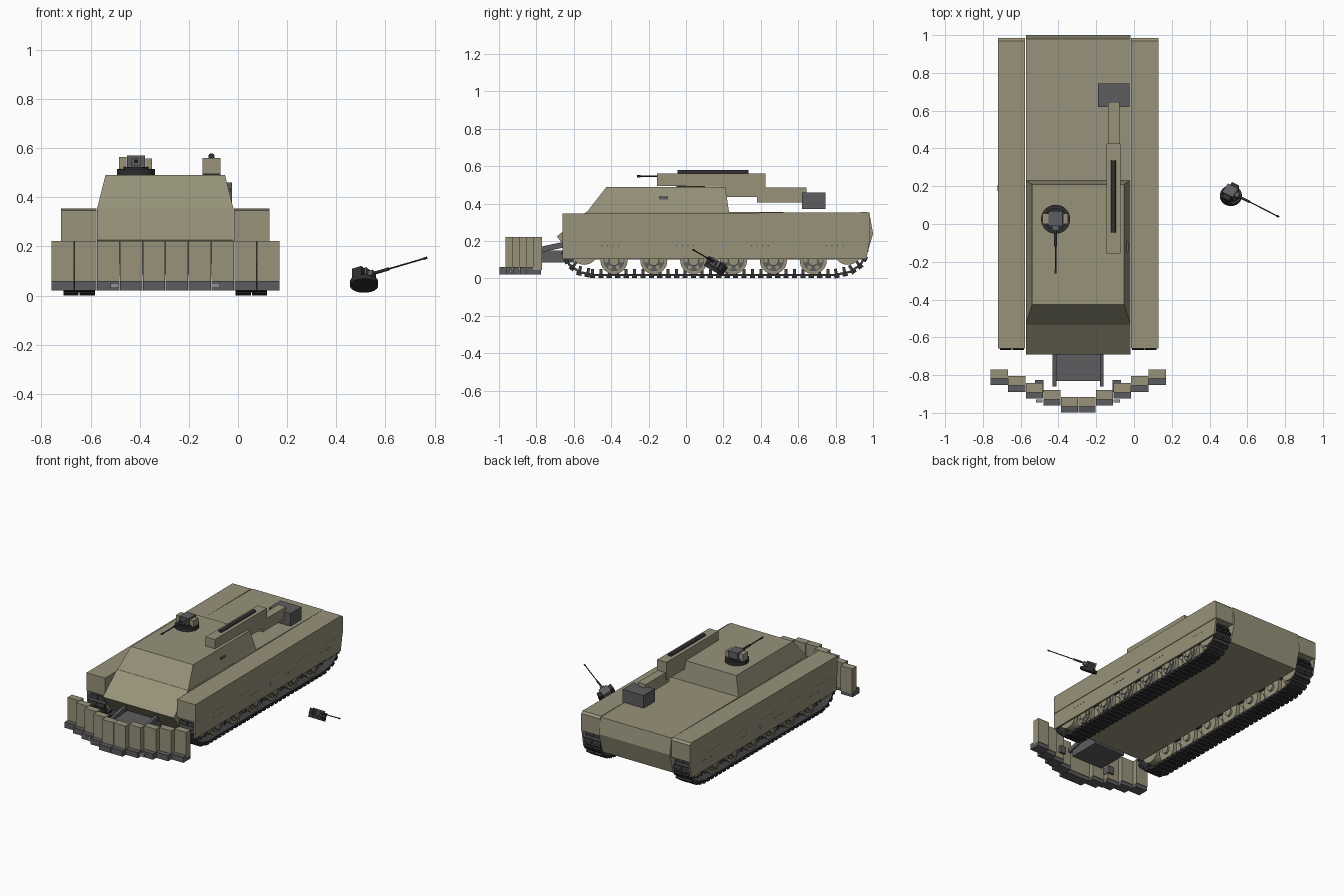
import bpy, bmesh
from math import pi, radians
from mathutils import Matrix, Vector

cube = bpy.data.objects.get("Cube")
if cube:
    bpy.data.objects.remove(cube, do_unlink=True)

CX = -0.296  # centre line of the vehicle


def material(name, r, g, b):
    m = bpy.data.materials.new(name)
    m.use_nodes = True
    m.diffuse_color = (r, g, b, 1)
    m.node_tree.nodes["Principled BSDF"].inputs["Base Color"].default_value = (r, g, b, 1)
    return m


KHAKI = material("khaki paint", 0.31, 0.29, 0.195)
GREY = material("dark grey", 0.11, 0.11, 0.115)
TRACK = material("track steel", 0.055, 0.055, 0.058)
BLACK = material("gunmetal black", 0.028, 0.028, 0.03)
SILVER = material("light steel", 0.27, 0.28, 0.3)


class Part:
    """One named object, gathered from simple solids."""

    def __init__(self, name, mat):
        self.name, self.mat, self.bm = name, mat, bmesh.new()

    def box(self, lo, hi, turn=None):
        lo, hi = Vector(lo), Vector(hi)
        m = Matrix.Translation((lo + hi) / 2) @ (turn or Matrix()) @ Matrix.Diagonal((*(hi - lo), 1))
        bmesh.ops.create_cube(self.bm, size=1, matrix=m)
        return self

    def cyl(self, centre, r, depth, axis="Z", sides=24, r2=None):
        turn = {"X": Matrix.Rotation(pi / 2, 4, "Y"), "Y": Matrix.Rotation(pi / 2, 4, "X"), "Z": Matrix()}[axis]
        bmesh.ops.create_cone(self.bm, cap_ends=True, segments=sides, radius1=r, radius2=r if r2 is None else r2,
                              depth=depth, matrix=Matrix.Translation(centre) @ turn)
        return self

    def prism(self, profile, x0, x1):
        face = self.bm.faces.new([self.bm.verts.new((x0, y, z)) for y, z in profile])
        new = bmesh.ops.extrude_face_region(self.bm, geom=[face])["geom"]
        bmesh.ops.translate(self.bm, vec=(x1 - x0, 0, 0), verts=[v for v in new if isinstance(v, bmesh.types.BMVert)])
        return self

    def done(self, matrix=None, smooth=False):
        if matrix:
            self.bm.transform(matrix)
        bmesh.ops.recalc_face_normals(self.bm, faces=self.bm.faces)
        mesh = bpy.data.meshes.new(self.name)
        self.bm.to_mesh(mesh)
        self.bm.free()
        mesh.materials.append(self.mat)
        obj = bpy.data.objects.new(self.name, mesh)
        bpy.context.collection.objects.link(obj)
        if smooth:
            bpy.ops.object.select_all(action="DESELECT")
            obj.select_set(True)
            bpy.context.view_layer.objects.active = obj
            bpy.ops.object.shade_smooth_by_angle(angle=radians(35))
        return obj


# Hull
Part("hull", KHAKI).prism([(-0.69, 0.225), (-0.53, 0.358), (0.98, 0.352), (1.0, 0.24), (0.96, 0.1), (-0.6, 0.1)],
                          CX - 0.277, CX + 0.277).done()

# Turret: a box tapered towards its roof
turret = Part("turret", KHAKI).box((CX - 0.277, -0.53, 0.355), (CX + 0.277, 0.23, 0.49))
for v in turret.bm.verts:
    if v.co.z > 0.4:
        v.co.x = CX + (0.243 if v.co.x > CX else -0.243)
        v.co.y = 0.21 if v.co.y > 0 else -0.425
turret.done()
Part("side_sight", GREY).box((-0.048, -0.145, 0.422), (-0.03, -0.095, 0.437)).done()

# Roof launcher, its rear arm, top rail and stowage box
Part("launcher_housing", KHAKI).prism([(-0.155, 0.495), (-0.155, 0.56), (0.425, 0.56), (0.425, 0.435), (0.22, 0.435),
                                       (0.2, 0.49)], -0.145, -0.072).done()
Part("launcher_arm", KHAKI).box((-0.137, 0.38, 0.405), (-0.076, 0.645, 0.485)).done()
Part("launcher_rail", BLACK).cyl((-0.108, 0.145, 0.566), 0.013, 0.38, "Y", 16).done(smooth=True)
Part("stowage_box", GREY).box((-0.19, 0.62, 0.37), (-0.025, 0.745, 0.46)).done()

# Sponsons with thin side skirts
for side, s in (("left", 1), ("right", -1)):
    Part(side + "_sponson", KHAKI).prism(
        [(-0.66, 0.22), (-0.66, 0.346), (0.97, 0.354), (0.985, 0.34), (0.985, 0.22)], CX + s * 0.28, CX + s * 0.425).done()
    Part(side + "_skirt", KHAKI).prism([(-0.66, 0.105), (-0.66, 0.218), (0.985, 0.218), (0.965, 0.105)],
                                       CX + s * 0.412, CX + s * 0.423).done()
    Part(side + "_skirt_badge", SILVER).cyl((CX + s * 0.424, 0.19, 0.17), 0.016, 0.006, "X").done()
    rivets = Part(side + "_skirt_rivets", GREY)
    for group in range(4):
        for k in range(4):
            rivets.cyl((CX + s * 0.423, -0.45 + group * 0.4 + k * 0.03, 0.175), 0.004, 0.004, "X", 8)
    rivets.done()

    # Running gear
    xw, face = CX + s * 0.35, CX + s * 0.395
    wheels = Part(side + "_road_wheels", KHAKI)
    dishes = Part(side + "_wheel_dishes", GREY)
    for i in range(6):
        y = -0.385 + i * 0.213
        for dx in (-0.03, 0.03):
            wheels.cyl((xw + dx, y, 0.095), 0.072, 0.03, "X", 32)
        dishes.cyl((xw + s * 0.046, y, 0.095), 0.056, 0.004, "X")
        wheels.cyl((xw, y, 0.095), 0.027, 0.12, "X")
        for k in range(6):
            rim = Matrix.Rotation(k * pi / 3, 3, "X") @ Vector((0, 0.041, 0))
            wheels.cyl((xw + s * 0.048, y + rim.y, 0.095 + rim.z), 0.011, 0.01, "X", 10)
    for y in (-0.545, 0.865):
        wheels.cyl((xw, y, 0.15), 0.077, 0.1, "X", 32)
    wheels.done(smooth=True)
    dishes.done()

    # Track: links and paired pads spaced along a closed loop
    loop = [Vector((0, y, z)) for y, z in (
        (-0.5, 0.019), (0.8, 0.019), (0.88, 0.036), (0.935, 0.075), (0.962, 0.13), (0.935, 0.19), (0.87, 0.212),
        (-0.55, 0.212), (-0.62, 0.185), (-0.648, 0.13), (-0.625, 0.075), (-0.57, 0.034))]
    belt = Part(side + "_track_belt", TRACK)
    pads = Part(side + "_track_pads", BLACK)
    left_over, step = 0.0, 0.045
    for a, b in zip(loop, loop[1:] + loop[:1]):
        d = b - a
        length = d.length
        frame = Matrix((( 1, 0, 0), (0, d.y / length, -d.z / length), (0, d.z / length, d.y / length))).to_4x4()
        mid = (a + b) / 2 + Vector((xw, 0, 0))
        half = Vector((0.062, length / 2 + 0.003, 0.006))
        belt.box(mid - half, mid + half, frame)
        t = left_over
        while t < length:
            outward = Vector((0, d.z, -d.y)) / length
            p = a + d * (t / length) + outward * 0.008
            for dx in (-0.033, 0.033):
                c = p + Vector((xw + dx, 0, 0))
                half = Vector((0.031, 0.014, 0.01))
                pads.box(c - half, c + half, frame)
            horn = p - outward * 0.026 + Vector((xw, 0, 0))
            half = Vector((0.008, 0.008, 0.014))
            belt.box(horn - half, horn + half, frame)
            t += step
        left_over = t - length
    belt.done()
    pads.done()

# Dozer blade: ten stepped panels, each with a cutting edge
blade = Part("dozer_blade", KHAKI)
edge = Part("dozer_cutting_edge", GREY)
for s in (-1, 1):
    for i in range(5):
        x0, x1 = -0.295 + s * i * 0.093, -0.295 + s * (i + 1) * 0.093
        lo, hi = min(x0, x1) + 0.001, max(x0, x1) - 0.001
        back = -0.915 + i * 0.0365
        blade.box((lo, back - 0.05, 0.045), (hi, back, 0.222))
        edge.box((lo, back - 0.083, 0.02), (hi, back - 0.005, 0.06))
blade.done()
edge.done()
lugs = Part("blade_lugs", SILVER)
mount = Part("dozer_mount", GREY).box((-0.42, -0.83, 0.085), (-0.172, -0.6, 0.15))
tilt = Matrix.Rotation(radians(12), 4, "X")
for s in (-1, 1):
    x = CX + s * 0.125
    mount.box((x - 0.01, -0.86, 0.145), (x + 0.01, -0.64, 0.175), tilt)
    x = CX + s * 0.205
    mount.box((x - 0.022, -0.89, 0.08), (x + 0.022, -0.825, 0.13))
    lugs.box((x - 0.017, -0.945, 0.03), (x + 0.017, -0.93, 0.05))
mount.done()
lugs.done()


# Remote weapon station, barrel towards -y
def weapon(name, matrix, ring, barrel_end, boxes):
    Part(name + "_ring", BLACK).cyl((0, 0, 0.012), ring, 0.024, sides=32).cyl(
        (0, 0, 0.027), ring * 0.75, 0.012, sides=32).done(matrix, True)
    Part(name + "_body", GREY).box((-0.037, -0.035, 0.028), (0.037, 0.045, 0.08)).box(
        (-0.018, -0.06, 0.04), (0.018, -0.03, 0.068)).done(matrix)
    Part(name + "_side_boxes", boxes).box((-0.07, -0.025, 0.024), (-0.038, 0.03, 0.074)).box(
        (0.038, -0.025, 0.024), (0.066, 0.03, 0.068)).done(matrix)
    length = barrel_end - 0.05
    Part(name + "_barrel", BLACK).cyl((0, -0.05 - length / 2, 0.056), 0.004, length, "Y", 12).cyl(
        (0, -0.1, 0.056), 0.008, 0.09, "Y", 12).cyl((0, 0.01 - barrel_end, 0.056), 0.006, 0.02, "Y", 12).done(matrix, True)


weapon("roof_weapon", Matrix.Translation((-0.415, 0.025, 0.49)), 0.077, 0.288, KHAKI)

# Loose weapon station lying beside the vehicle
up = Vector((0, 0.5, 0.87)).normalized()
aim = Vector((0.86, -0.41, 0.3))
aim = (aim - up * aim.dot(up)).normalized()
turn = Matrix((aim.cross(up) * -1, -aim, up)).transposed().to_4x4()
weapon("loose_weapon", Matrix.Translation((0.513, 0.145, 0.04)) @ turn @ Matrix.Scale(0.8, 4), 0.072, 0.37, BLACK)
